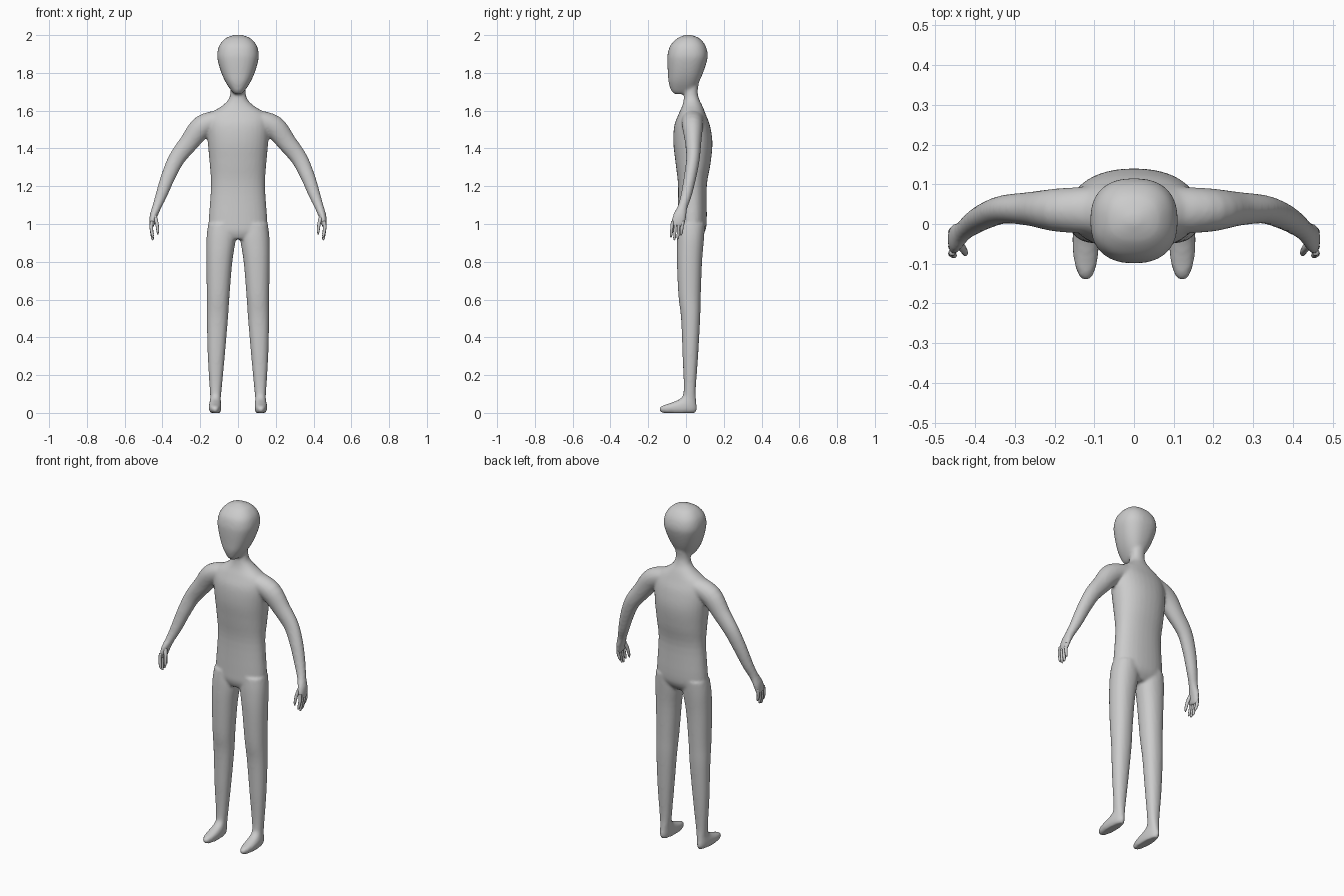
import bpy, bmesh, math
from mathutils import Vector

cube = bpy.data.objects.get("Cube")
if cube:
    bpy.data.objects.remove(cube, do_unlink=True)

skin = bpy.data.materials.new("plain grey")
skin.use_nodes = True
GREY = (0.6, 0.6, 0.6, 1)
skin.diffuse_color = GREY
skin.node_tree.nodes["Principled BSDF"].inputs["Base Color"].default_value = GREY


def smooth_rows(rows, steps=4):
    """Catmull-Rom interpolation between the rows of a section table."""
    out = []
    for i in range(len(rows) - 1):
        a, b, c, d = (rows[max(0, min(len(rows) - 1, i + k))] for k in (-1, 0, 1, 2))
        for s in range(steps):
            t = s / steps
            out.append([0.5 * (2*q + (r-p)*t + (2*p - 5*q + 4*r - w)*t*t
                               + (3*q - p - 3*r + w)*t**3)
                        for p, q, r, w in zip(a, b, c, d)])
    return out + [list(rows[-1])]


def skin_rings(bm, rings):
    """Bridge the rings and cap both ends."""
    loops = [[bm.verts.new(p) for p in ring] for ring in rings]
    n = len(loops[0])
    faces = [bm.faces.new((lo[i], lo[(i+1) % n], hi[(i+1) % n], hi[i]))
             for lo, hi in zip(loops, loops[1:]) for i in range(n)]
    faces += [bm.faces.new(loops[0][::-1]), bm.faces.new(loops[-1])]
    bmesh.ops.recalc_face_normals(bm, faces=faces)


def ellipse(power, n=32):
    for i in range(n):
        c, s = math.cos(math.tau*i/n), math.sin(math.tau*i/n)
        yield (math.copysign(abs(c)**(2/power), c), math.copysign(abs(s)**(2/power), s))


def stack(bm, rows, side=1, power=2.2):
    """Horizontal sections: z, x min, x max, y min, y max."""
    rings = []
    for z, x0, x1, y0, y1 in smooth_rows(rows):
        rings.append([(side*((x0+x1)/2 + c*(x1-x0)/2), (y0+y1)/2 + s*(y1-y0)/2, z)
                      for c, s in ellipse(power)])
    skin_rings(bm, rings)


def limb(bm, rows, side=1, n=24):
    """Sections square to a path: x, y, z, thickness radius, depth radius."""
    rows = smooth_rows(rows)
    pts = [Vector(r[:3]) for r in rows]
    rings = []
    for i, r in enumerate(rows):
        t = (pts[min(i+1, len(pts)-1)] - pts[max(i-1, 0)]).normalized()
        v = (Vector((0, 1, 0)) - t*t.y).normalized()
        u = v.cross(t)
        ring = [pts[i] + u*c*r[3] + v*s*r[4] for c, s in ellipse(2, n)]
        rings.append([(side*p.x, p.y, p.z) for p in ring])
    skin_rings(bm, rings)


def finish(bm, name):
    mesh = bpy.data.meshes.new(name)
    bm.to_mesh(mesh)
    bm.free()
    mesh.materials.append(skin)
    mesh.shade_smooth()
    obj = bpy.data.objects.new(name, mesh)
    bpy.context.collection.objects.link(obj)
    return obj


# Torso and neck: z, half width, y front, y back
torso = [(0.92, 0.10, -0.03, 0.07), (0.96, 0.15, -0.045, 0.10),
         (1.02, 0.155, -0.045, 0.11), (1.2, 0.143, -0.042, 0.11),
         (1.32, 0.15, -0.055, 0.13), (1.43, 0.16, -0.067, 0.14),
         (1.52, 0.165, -0.062, 0.127), (1.58, 0.15, -0.04, 0.105),
         (1.625, 0.085, -0.02, 0.087), (1.66, 0.05, -0.012, 0.07),
         (1.7, 0.04, -0.01, 0.062), (1.76, 0.042, -0.01, 0.07)]
# Head, from chin to crown
head = [(1.688, 0.018, -0.06, 0.0), (1.705, 0.035, -0.078, 0.04),
        (1.75, 0.065, -0.092, 0.068), (1.8, 0.088, -0.096, 0.09),
        (1.86, 0.106, -0.099, 0.11), (1.9, 0.11, -0.097, 0.115),
        (1.945, 0.099, -0.083, 0.103), (1.98, 0.07, -0.05, 0.075),
        (1.995, 0.04, -0.02, 0.045), (2.002, 0.012, 0.0, 0.02)]
# Leg and foot: z, inner x, outer x, y front, y back
leg = [(0.0, 0.093, 0.145, -0.128, 0.05), (0.015, 0.09, 0.153, -0.143, 0.057),
       (0.035, 0.088, 0.155, -0.132, 0.057), (0.055, 0.09, 0.151, -0.075, 0.055),
       (0.08, 0.091, 0.147, -0.025, 0.053), (0.13, 0.086, 0.15, -0.012, 0.052),
       (0.3, 0.07, 0.16, -0.018, 0.064), (0.5, 0.053, 0.165, -0.026, 0.075),
       (0.62, 0.045, 0.165, -0.04, 0.078), (0.8, 0.03, 0.168, -0.048, 0.085),
       (0.92, 0.012, 0.167, -0.047, 0.095), (1.0, 0.01, 0.158, -0.04, 0.10)]
# Arm and palm along a path: x, y, z, thickness, depth
arm = [(0.10, 0.035, 1.555, 0.05, 0.06), (0.19, 0.035, 1.515, 0.06, 0.055),
       (0.26, 0.038, 1.43, 0.051, 0.043), (0.325, 0.037, 1.345, 0.044, 0.036),
       (0.37, 0.022, 1.25, 0.038, 0.033), (0.405, 0.002, 1.155, 0.031, 0.029),
       (0.43, -0.018, 1.09, 0.024, 0.026), (0.448, -0.034, 1.04, 0.02, 0.036),
       (0.455, -0.043, 1.0, 0.014, 0.036), (0.457, -0.045, 0.985, 0.01, 0.032)]

body = bmesh.new()
stack(body, [(z, -w, w, f, b) for z, w, f, b in torso])
stack(body, [(z, -w, w, f, b) for z, w, f, b in head], power=2.4)
for side in (-1, 1):
    stack(body, leg, side)
    limb(body, arm, side)
figure = finish(body, "body")

# Fuse the parts into one soft skin
remesh = figure.modifiers.new("fuse", "REMESH")
remesh.mode = "VOXEL"
remesh.voxel_size = 0.008
remesh.use_smooth_shade = True
soften = figure.modifiers.new("soften", "SMOOTH")
soften.factor = 0.5
soften.iterations = 6

# Fingers and thumb
for side, label in ((1, "left"), (-1, "right")):
    hand = bmesh.new()
    for i, length in enumerate((0.07, 0.085, 0.08, 0.06)):
        y = -0.071 + 0.018*i
        tip = 1.0 - length
        limb(hand, [(0.457, y, 1.015, 0.009, 0.009),
                    (0.459, y - 0.004, 0.98, 0.009, 0.008),
                    (0.453, y - 0.008, tip + 0.012, 0.007, 0.007),
                    (0.449, y - 0.009, tip, 0.003, 0.003)], side, 10)
    limb(hand, [(0.442, -0.05, 1.045, 0.011, 0.012),
                (0.43, -0.064, 1.005, 0.009, 0.01),
                (0.425, -0.073, 0.965, 0.007, 0.008),
                (0.425, -0.077, 0.945, 0.003, 0.003)], side, 10)
    finish(hand, label + "_fingers")
